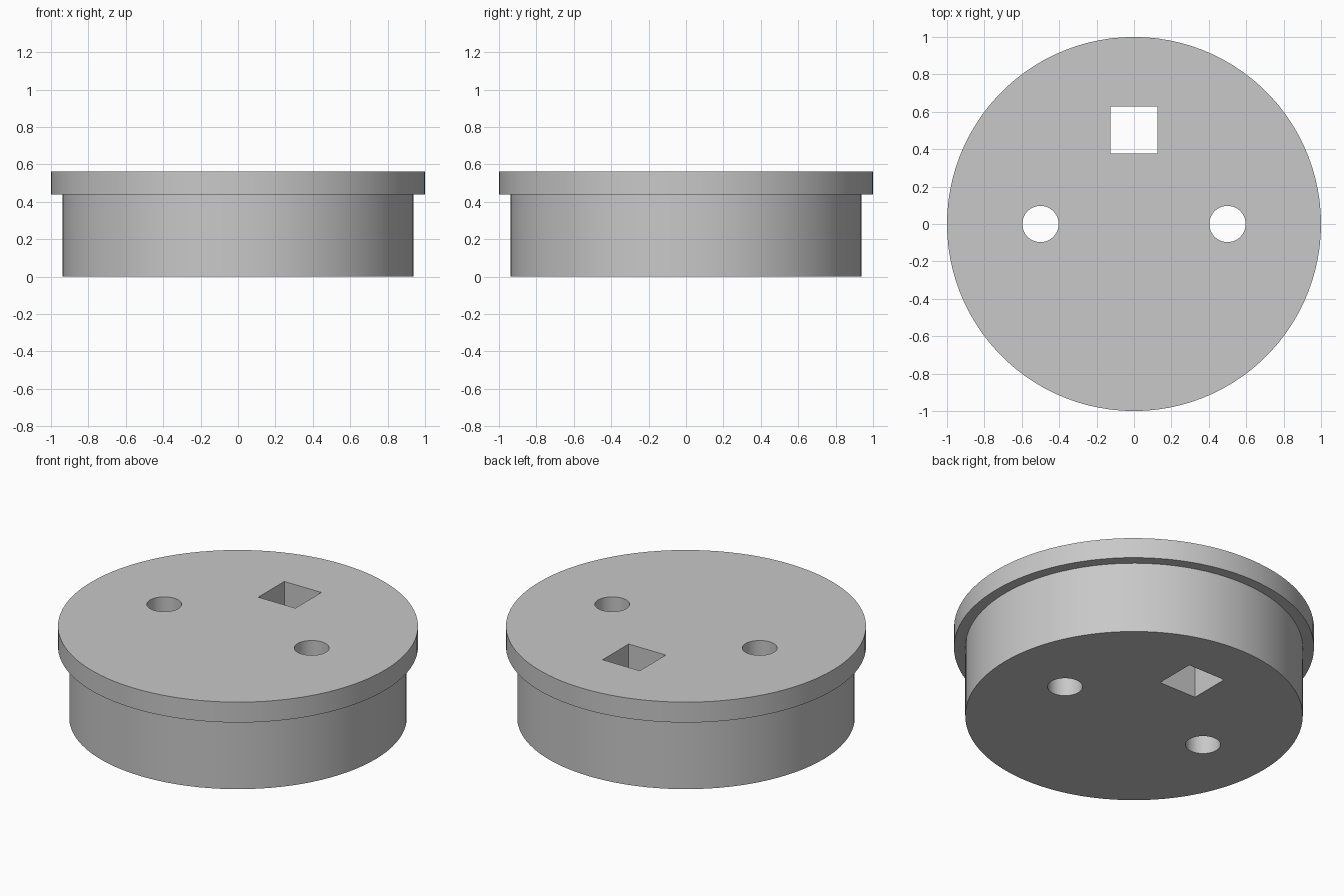
import bpy
import bmesh
from math import radians

cube = bpy.data.objects.get("Cube")
if cube:
    bpy.data.objects.remove(cube, do_unlink=True)

# Main dimensions
HEIGHT, LIP_Z = 0.5625, 0.4375
BODY_R, LIP_R = 0.9375, 1.0
HOLE_R, HOLE_X = 0.097, 0.5
SQUARE, SQUARE_Y = 0.252, 0.502
SIDES = 100

grey = bpy.data.materials.new("plain grey")
grey.use_nodes = True
color = (0.58, 0.58, 0.58, 1)
grey.diffuse_color = color
grey.node_tree.nodes["Principled BSDF"].inputs["Base Color"].default_value = color


def finish(name, bm):
    mesh = bpy.data.meshes.new(name)
    bmesh.ops.recalc_face_normals(bm, faces=bm.faces)
    bm.to_mesh(mesh)
    bm.free()
    mesh.materials.append(grey)
    obj = bpy.data.objects.new(name, mesh)
    bpy.context.collection.objects.link(obj)
    return obj


def stepped_disc(name, profile, sides):
    """Stack rings of (radius, height) and cap both ends."""
    bm = bmesh.new()
    rings = []
    for radius, z in profile:
        ring = bmesh.ops.create_circle(bm, segments=sides, radius=radius)["verts"]
        for v in ring:
            v.co.z = z
        rings.append(ring)
    for low, high in zip(rings, rings[1:]):
        for i in range(sides):
            j = (i + 1) % sides
            bm.faces.new((low[i], low[j], high[j], high[i]))
    bm.faces.new(rings[0])
    bm.faces.new(rings[-1])
    return finish(name, bm)


# Plug body with its overhanging lip
plug = stepped_disc("plug_body", [(BODY_R, 0), (BODY_R, LIP_Z),
                                  (LIP_R, LIP_Z), (LIP_R, HEIGHT)], SIDES)

# Cutters: two round holes and one square hole, right through
cutters = []
for side, sign in (("left", 1), ("right", -1)):
    hole = stepped_disc(side + "_hole_cutter", [(HOLE_R, -0.1), (HOLE_R, 1)], 48)
    hole.location.x = sign * HOLE_X
    cutters.append(hole)
bm = bmesh.new()
bmesh.ops.create_cube(bm, size=1)
square = finish("square_hole_cutter", bm)
square.scale = (SQUARE, SQUARE, 2)
square.location.y = SQUARE_Y
cutters.append(square)

bpy.context.view_layer.objects.active = plug
plug.select_set(True)
for cutter in cutters:
    cutter.hide_render = True
    cut = plug.modifiers.new(cutter.name, "BOOLEAN")
    cut.operation = "DIFFERENCE"
    cut.solver = "EXACT"
    cut.object = cutter
    bpy.ops.object.modifier_apply(modifier=cut.name)
for cutter in cutters:
    bpy.data.objects.remove(cutter, do_unlink=True)

bpy.ops.object.shade_smooth_by_angle(angle=radians(30))
